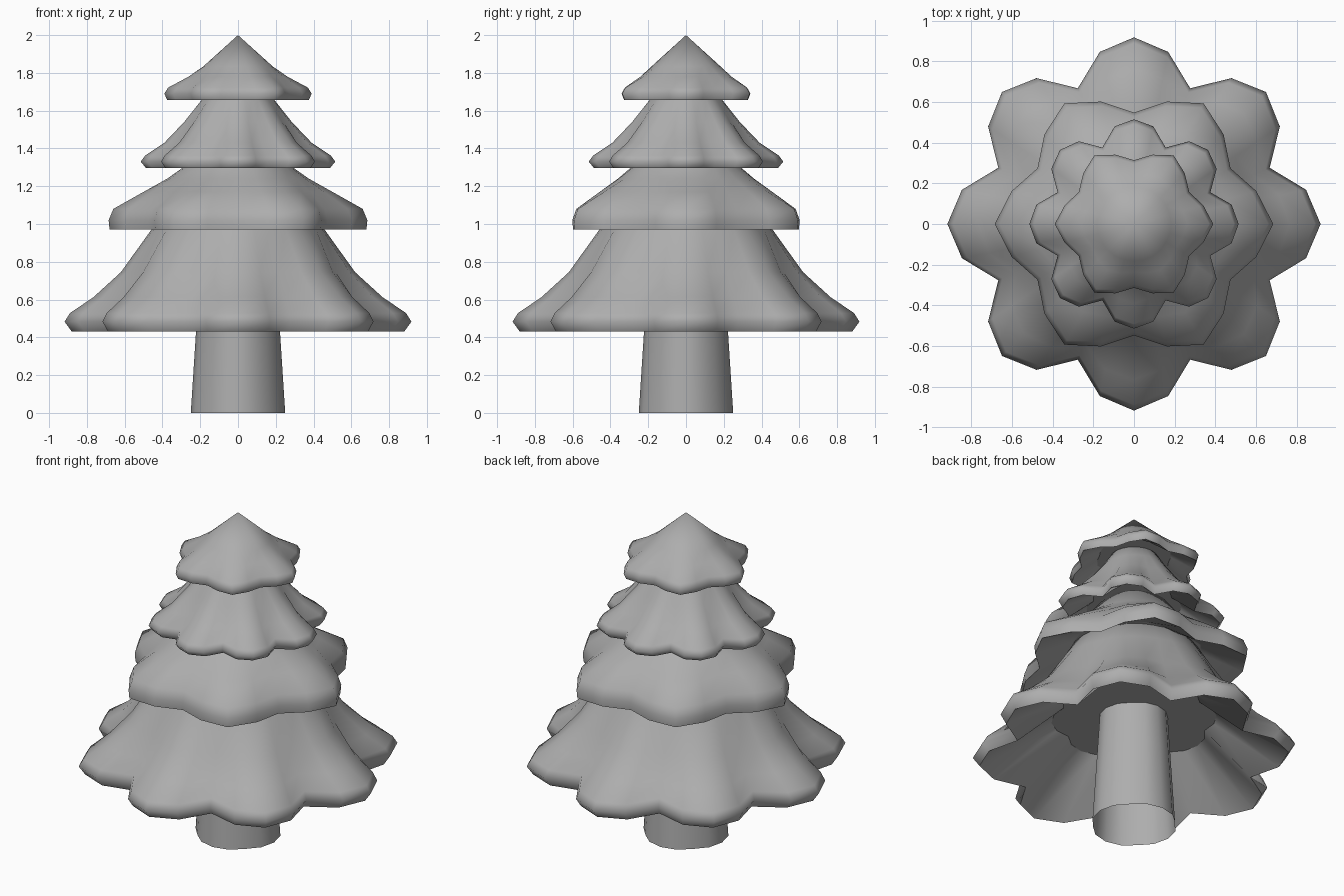
import bpy, bmesh, math

if "Cube" in bpy.data.objects:
    bpy.data.objects.remove(bpy.data.objects["Cube"])

GREY = bpy.data.materials.new("grey")
GREY.diffuse_color = (0.42, 0.42, 0.42, 1)
GREY.use_nodes = True
GREY.node_tree.nodes["Principled BSDF"].inputs["Base Color"].default_value = GREY.diffuse_color


def lathe(name, profile, factors, segments, sharp_rings=()):
    """Revolve (radius, z, lobe weight) points; factors scale the radius around each lobe."""
    bm = bmesh.new()
    rings = []
    for r, z, w in profile:
        if r == 0:
            rings.append([bm.verts.new((0, 0, z))])
            continue
        ring = []
        for i in range(segments):
            a = 2 * math.pi * i / segments
            f = 1 - w * (1 - factors[i % len(factors)])
            ring.append(bm.verts.new((r * f * math.cos(a), r * f * math.sin(a), z)))
        rings.append(ring)
    for lo, hi in zip(rings, rings[1:]):
        for i in range(segments):
            j = (i + 1) % segments
            if len(lo) == 1:
                bm.faces.new((lo[0], hi[j], hi[i]))
            elif len(hi) == 1:
                bm.faces.new((lo[i], lo[j], hi[0]))
            else:
                bm.faces.new((lo[i], lo[j], hi[j], hi[i]))
    for f in bm.faces:
        f.smooth = True
    # crisp lip and ceiling edges
    for k in sharp_rings:
        ring = rings[k]
        for i in range(segments):
            bm.edges.get((ring[i], ring[(i + 1) % segments])).smooth = False
    bmesh.ops.recalc_face_normals(bm, faces=bm.faces)
    mesh = bpy.data.meshes.new(name)
    bm.to_mesh(mesh)
    bm.free()
    mesh.materials.append(GREY)
    obj = bpy.data.objects.new(name, mesh)
    bpy.context.collection.objects.link(obj)
    return obj


def tier(name, lobes, shoulder, valley, ceiling, skirt):
    """Hollow foliage skirt: ceiling centre, ceiling edge, lip, then outer surface upward."""
    (rc, zc) = ceiling
    profile = [(0, zc, 0), (rc, zc, 0.5)] + skirt
    lathe(name, profile, (1, shoulder, valley, shoulder), lobes * 4, sharp_rings=(1, 2))


# Trunk: open tapered tube, slightly flattened on the diagonals
lathe("trunk", [(0.25, 0, 0.99), (0.222, 0.435, 1), (0.205, 0.70, 1)],
      (1, 0.985, 0.935, 0.985), 16)

# Foliage tiers, bottom to top
tier("foliage_bottom", 8, 0.94, 0.787, (0.47, 0.69), [
    (0.88, 0.43, 1), (0.918, 0.483, 1), (0.89, 0.528, 1), (0.765, 0.613, 0.8),
    (0.62, 0.745, 0.45), (0.455, 0.975, 0.1), (0.33, 1.18, 0), (0, 1.2, 0)])

tier("foliage_lower", 6, 0.91, 0.80, (0.40, 1.10), [
    (0.68, 0.97, 1), (0.685, 1.02, 1), (0.66, 1.08, 1), (0.50, 1.17, 0.6),
    (0.375, 1.24, 0.2), (0.29, 1.30, 0), (0.20, 1.42, 0), (0, 1.43, 0)])

tier("foliage_upper", 8, 0.95, 0.79, (0.27, 1.42), [
    (0.487, 1.296, 1), (0.515, 1.33, 1), (0.492, 1.362, 1), (0.39, 1.43, 0.8),
    (0.285, 1.54, 0.4), (0.19, 1.66, 0.1), (0.12, 1.77, 0), (0, 1.78, 0)])

tier("foliage_top", 6, 0.905, 0.805, (0.22, 1.74), [
    (0.375, 1.657, 1), (0.39, 1.69, 1), (0.37, 1.722, 1), (0.262, 1.78, 0.5),
    (0.183, 1.835, 0.03), (0, 2.0, 0)])
